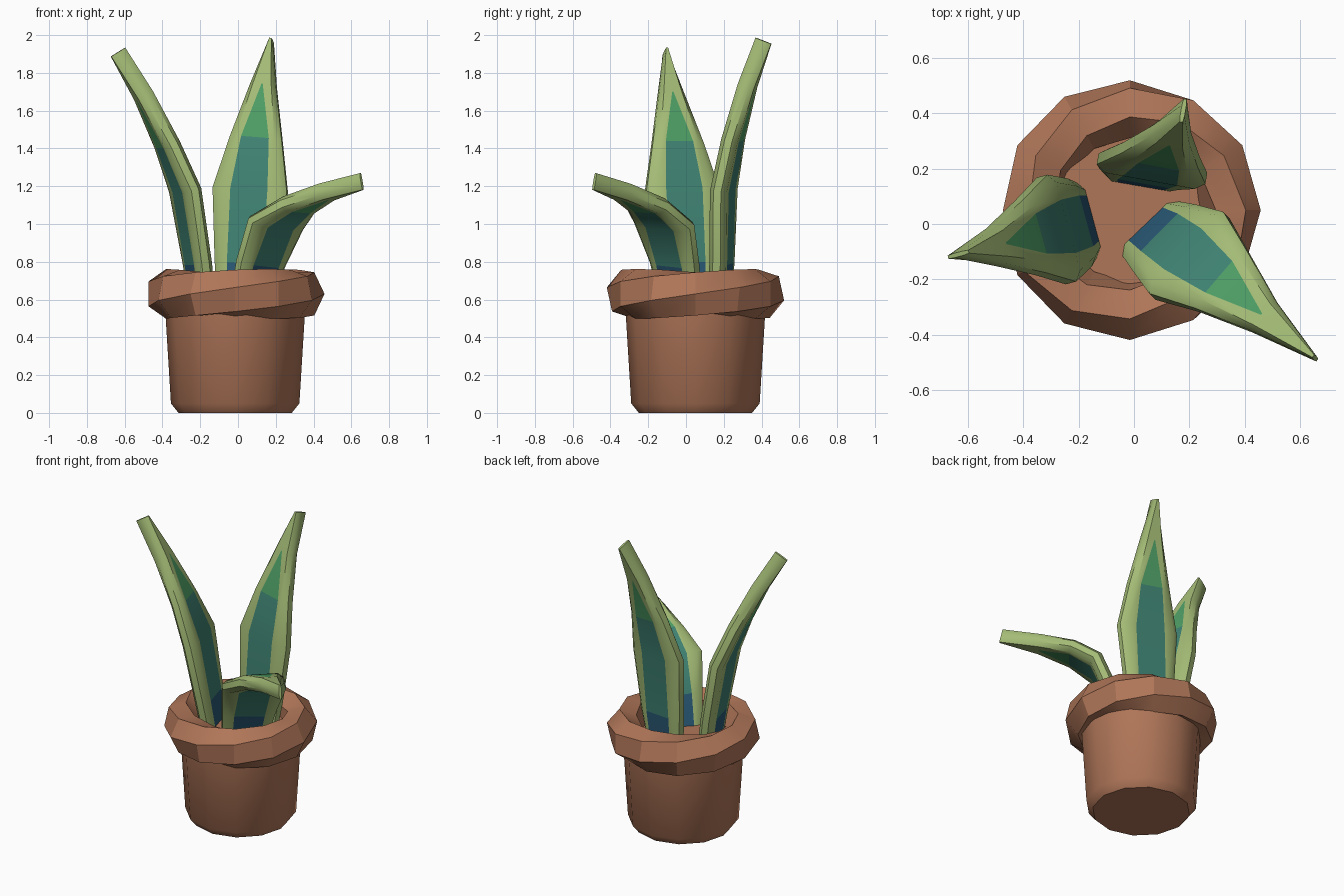
import bpy, bmesh, math
from mathutils import Vector

if "Cube" in bpy.data.objects:
    bpy.data.objects.remove(bpy.data.objects["Cube"])

CX, CY = -0.015, 0.05  # pot axis


def mat(name, rgb):
    m = bpy.data.materials.new(name)
    m.diffuse_color = (*rgb, 1)
    m.use_nodes = True
    m.node_tree.nodes["Principled BSDF"].inputs["Base Color"].default_value = m.diffuse_color
    return m


TERRA = mat("terracotta", (0.43, 0.18, 0.098))
PALE = mat("pale_green", (0.37, 0.50, 0.18))
TEAL = mat("teal", (0.05, 0.225, 0.17))
GREEN = mat("mid_green", (0.076, 0.34, 0.13))
BLUE = mat("deep_blue", (0.022, 0.10, 0.18))


def loft(name, rings, mats, closed=False, shift=0, rule=None, angle=40):
    """Skin a list of point rings; caps the ends, or joins them when closed."""
    bm = bmesh.new()
    vs = [[bm.verts.new(p) for p in r] for r in rings]
    n = len(rings[0])
    for i in range(len(vs) if closed else len(vs) - 1):
        a, b = vs[i], vs[(i + 1) % len(vs)]
        s = shift if i == len(vs) - 1 else 0
        for j in range(n):
            f = bm.faces.new((a[j], a[(j + 1) % n], b[(j + 1 + s) % n], b[(j + s) % n]))
            if rule:
                f.material_index = rule(i, j)
    if not closed:
        bm.faces.new(vs[0][::-1])
        bm.faces.new(vs[-1])
    bmesh.ops.recalc_face_normals(bm, faces=bm.faces)
    me = bpy.data.meshes.new(name)
    bm.to_mesh(me)
    bm.free()
    for m in mats:
        me.materials.append(m)
    ob = bpy.data.objects.new(name, me)
    bpy.context.collection.objects.link(ob)
    bpy.context.view_layer.objects.active = ob
    ob.select_set(True)
    bpy.ops.object.shade_smooth_by_angle(angle=math.radians(angle))
    ob.select_set(False)
    return ob


def polar(r, a, z):
    return (CX + r * math.cos(a), CY + r * math.sin(a), z)


# Pot body, its flat top doubles as the soil surface
N = 12
loft("pot_body", [[polar(r, i * math.tau / N, z) for i in range(N)]
                  for r, z in ((0.30, 0), (0.34, 0.05), (0.375, 0.62))], [TERRA])

# Twisted hexagonal rim
rim = []
for i in range(N):
    a = i * math.tau / N
    ph = math.radians(15 * i)
    rim.append([polar(0.365 + 0.108 * math.cos(ph + k * math.tau / 6), a,
                      0.63 + 0.132 * math.sin(ph + k * math.tau / 6)) for k in range(6)])
loft("pot_rim", rim, [TERRA], closed=True, shift=3, angle=30)

# Leaf rows: half width of the blade, half width of the coloured centre
BLADE = (0.14, 0.165, 0.20, 0.14, 0.07, 0.008)
CENTRE = (0.085, 0.095, 0.10, 0.075, 0.003, 0.002)


def leaf(name, path, side):
    path = [Vector(p) for p in path]
    side = Vector((*side, 0)).normalized()
    rings = []
    for i, p in enumerate(path):
        tan = path[min(i + 1, len(path) - 1)] - path[max(i - 1, 0)]
        s = (side - tan * (side.dot(tan) / tan.length_squared)).normalized()
        nrm = s.cross(tan).normalized()
        w, t, h = BLADE[i], CENTRE[i], 0.045
        half = [(t, h), (max(w - 0.035, w * 0.7), h), (w, h * 0.45)]
        half += [(u, -v) for u, v in half[::-1]]
        sec = half + [(-u, v) for u, v in half[::-1]]
        rings.append([p + s * u + nrm * v for u, v in sec])
    # centre strips are faces 5 and 11 of each ring
    loft(name, rings, [PALE, BLUE, TEAL, GREEN],
         rule=lambda i, j: (1, 2, 2, 3, 0)[i] if j in (5, 11) else 0)


leaf("leaf_back", [(0.03, 0.18, 0.6), (0.042, 0.19, 0.79), (0.065, 0.20, 1.18),
                   (0.097, 0.25, 1.45), (0.135, 0.325, 1.73), (0.178, 0.41, 1.97)],
     (0.98, -0.17))
leaf("leaf_left", [(-0.19, 0.01, 0.6), (-0.215, 0.0, 0.79), (-0.28, -0.02, 1.18),
                   (-0.375, -0.045, 1.42), (-0.50, -0.08, 1.68), (-0.635, -0.11, 1.91)],
     (0.26, -0.96))
leaf("leaf_right", [(0.07, -0.03, 0.6), (0.12, -0.06, 0.79), (0.20, -0.115, 1.0),
                    (0.32, -0.205, 1.10), (0.47, -0.335, 1.17), (0.655, -0.485, 1.225)],
     (0.72, 0.69))
